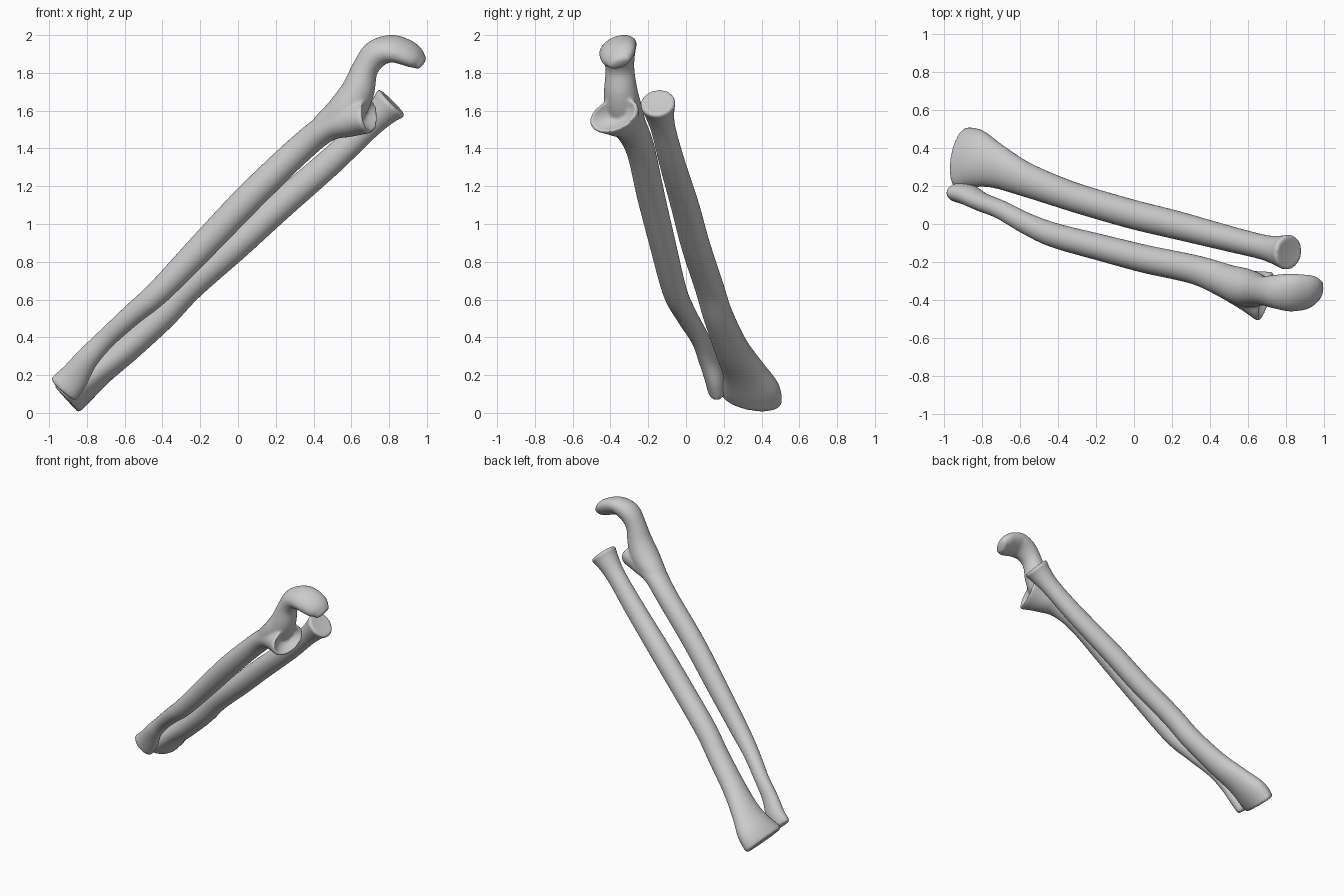
import bpy, bmesh, math
from mathutils import Vector

if "Cube" in bpy.data.objects:
    bpy.data.objects.remove(bpy.data.objects["Cube"])

SIDES, STEPS = 32, 6


def spline(rows):
    """Catmull-Rom resampling of (x, y, z, half width, half depth, roll)."""
    rows = [tuple(r) + (0,) * (6 - len(r)) for r in rows]
    out = []
    for i in range(len(rows) - 1):
        p0, p1, p2 = rows[max(i - 1, 0)], rows[i], rows[i + 1]
        p3 = rows[min(i + 2, len(rows) - 1)]
        for k in range(STEPS):
            t = k / STEPS
            out.append([0.5 * (2 * b + (c - a) * t + (2 * a - 5 * b + 4 * c - d) * t * t
                               + (3 * b - a - 3 * c + d) * t ** 3)
                        for a, b, c, d in zip(p0, p1, p2, p3)])
    return out + [list(rows[-1])]


def loft(bm, rows, cup_start, cup_end):
    """Sweep ellipses along the rows; both ends get rounded, cupped caps."""
    pts = spline(rows)
    n = len(pts)
    rings = []

    def ring(i, scale=1.0, push=0.0):
        c = Vector(pts[i][:3])
        t = (Vector(pts[min(i + 1, n - 1)][:3]) - Vector(pts[max(i - 1, 0)][:3])).normalized()
        s = Vector((0, 1, 0))
        s = (s - t * s.dot(t)).normalized()
        m = t.cross(s)
        a, b, roll = pts[i][3:]
        u = s * math.cos(roll) + m * math.sin(roll)
        v = t.cross(u)
        rings.append([bm.verts.new(c + t * push + scale * (
            u * a * math.cos(q) + v * b * math.sin(q)))
            for q in (2 * math.pi * k / SIDES for k in range(SIDES))])

    cap = ((0.97, 0.6, 0), (0.9, 1, 0), (0.75, 1, 0.35), (0.45, 1, 0.8), (0.12, 1, 1))
    lip = 0.016
    for sc, o, c in reversed(cap):
        ring(0, sc, -(lip * o - cup_start * c))
    for i in range(n):
        ring(i)
    for sc, o, c in cap:
        ring(n - 1, sc, lip * o - cup_end * c)
    for r0, r1 in zip(rings, rings[1:]):
        for k in range(SIDES):
            j = (k + 1) % SIDES
            bm.faces.new((r0[k], r0[j], r1[j], r1[k]))
    bm.faces.new(rings[0][::-1])
    bm.faces.new(rings[-1])


def bone(name, parts):
    bm = bmesh.new()
    for p in parts:
        loft(bm, *p)
    bmesh.ops.recalc_face_normals(bm, faces=bm.faces)
    me = bpy.data.meshes.new(name)
    bm.to_mesh(me)
    bm.free()
    ob = bpy.data.objects.new(name, me)
    bpy.context.collection.objects.link(ob)
    # fuse overlapping lofts into one organic skin
    rm = ob.modifiers.new("fuse", 'REMESH')
    rm.mode = 'VOXEL'
    rm.voxel_size = 0.009
    rm.use_smooth_shade = True
    sm = ob.modifiers.new("soften", 'SMOOTH')
    sm.factor = 0.5
    sm.iterations = 8


# straight bone with a wide wrist end and a disc-shaped head
bone("radius_bone", [([
    (-.898, .345, .082, .168, .088, -.3),
    (-.84, .342, .135, .158, .09, -.2),
    (-.73, .305, .225, .118, .078, -.1),
    (-.585, .24, .345, .092, .076),
    (-.40, .17, .515, .08, .076),
    (-.255, .122, .67, .077, .077),
    (-.005, .05, .89, .077, .077),
    (.22, -.005, 1.095, .075, .077),
    (.49, -.075, 1.33, .068, .073),
    (.68, -.122, 1.51, .066, .07),
    (.77, -.142, 1.6, .082, .084),
    (.805, -.148, 1.635, .094, .1)], .005, .004)])

# slimmer bone: shaft flaring to the socket, plus the elbow hook
shaft = [
    (-.918, .165, .132, .052, .088),
    (-.87, .152, .187, .054, .08),
    (-.80, .115, .285, .05, .062),
    (-.70, .075, .392, .05, .054),
    (-.56, .0, .52, .057, .058),
    (-.415, -.06, .645, .065, .066),
    (-.17, -.125, .9, .07, .075),
    (.065, -.185, 1.145, .074, .078),
    (.32, -.24, 1.39, .077, .075),
    (.47, -.295, 1.51, .09, .075, .1),
    (.59, -.345, 1.55, .108, .088, .2),
    (.685, -.38, 1.575, .14, .09, .28)]
hook = [
    (.36, -.26, 1.42, .06, .055),
    (.47, -.295, 1.52, .085, .078),
    (.57, -.33, 1.60, .1, .098),
    (.632, -.345, 1.70, .09, .09),
    (.672, -.35, 1.82, .077, .07, .1),
    (.73, -.355, 1.90, .088, .073, .25),
    (.81, -.36, 1.928, .104, .066, .4),
    (.885, -.36, 1.91, .102, .06, .45),
    (.935, -.355, 1.882, .09, .051, .45),
    (.962, -.352, 1.86, .066, .036, .45)]
bone("ulna_bone", [(shaft, -.005, .055), (hook, 0, -.008)])
